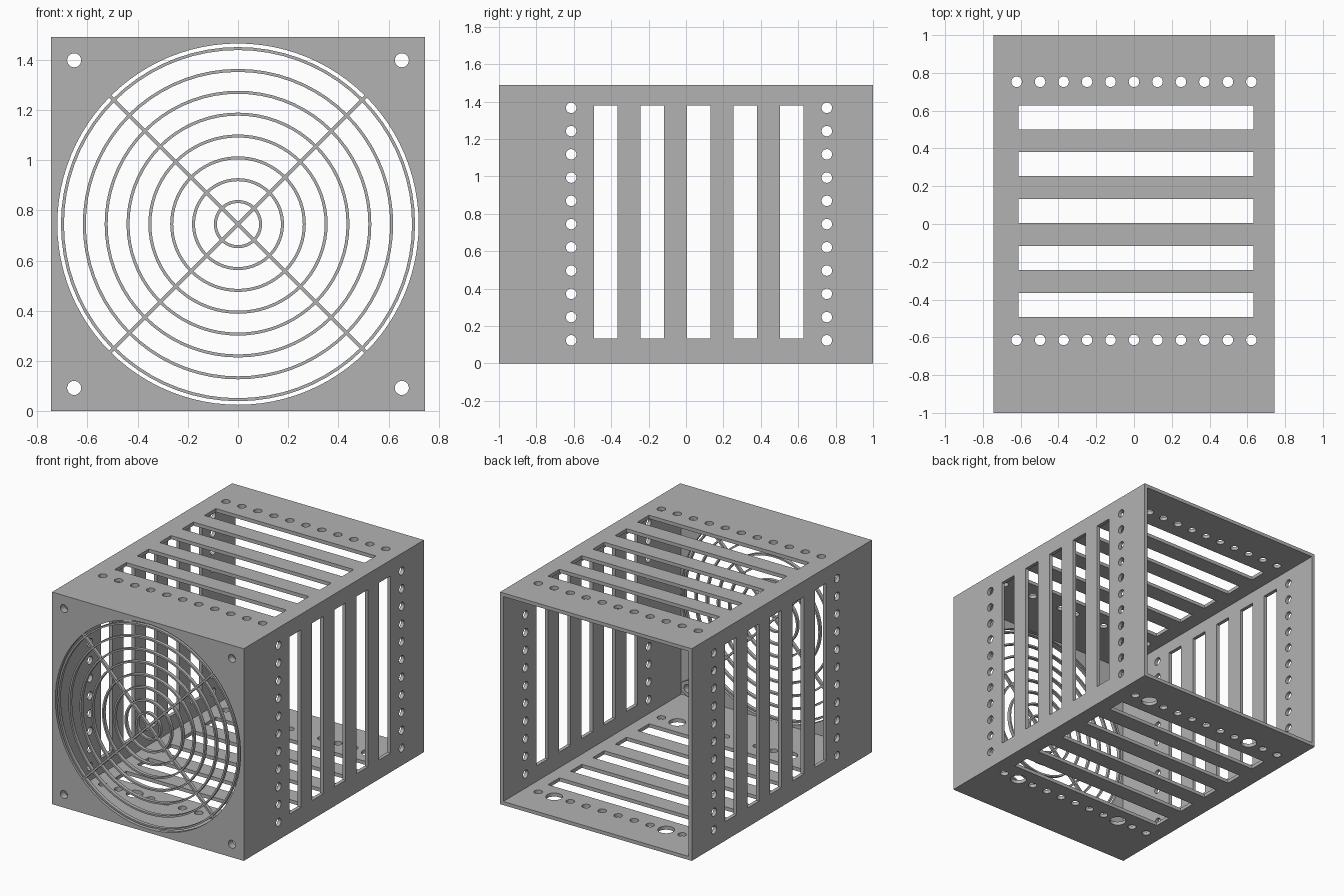
import bpy, math
from mathutils import Matrix

if "Cube" in bpy.data.objects:
    bpy.data.objects.remove(bpy.data.objects["Cube"], do_unlink=True)

HALF, HEIGHT, WALL = 0.745, 1.49, 0.025
MID = HEIGHT / 2
HOLE_R, FAN_R = 0.028, 0.72
ROWS = (-0.614, 0.753)
SCREW = 0.653

grey = bpy.data.materials.new("light grey")
grey.use_nodes = True
colour = (0.45, 0.45, 0.45, 1)
grey.diffuse_color = colour
grey.node_tree.nodes["Principled BSDF"].inputs["Base Color"].default_value = colour


def finish(ob, name):
    ob.name = name
    ob.data.materials.clear()
    ob.data.materials.append(grey)
    return ob


def box(x, y, z, sx, sy, sz):
    bpy.ops.mesh.primitive_cube_add(size=1, location=(x, y, z))
    ob = bpy.context.object
    ob.data.transform(Matrix.Diagonal((sx, sy, sz, 1)))
    return ob


def rod(x, y, z, r, depth, axis, sides=24):
    turn = {"x": (0, math.pi / 2, 0), "y": (math.pi / 2, 0, 0), "z": (0, 0, 0)}[axis]
    bpy.ops.mesh.primitive_cylinder_add(vertices=sides, radius=r, depth=depth,
                                        location=(x, y, z), rotation=turn)
    return bpy.context.object


def join(parts):
    bpy.ops.object.select_all(action="DESELECT")
    for p in parts:
        p.select_set(True)
    bpy.context.view_layer.objects.active = parts[0]
    if len(parts) > 1:
        bpy.ops.object.join()
    return parts[0]


def cut(body, parts):
    cutter = join(parts)
    mod = body.modifiers.new("cut", "BOOLEAN")
    mod.operation, mod.solver, mod.object = "DIFFERENCE", "EXACT", cutter
    bpy.context.view_layer.objects.active = body
    bpy.ops.object.modifier_apply(modifier=mod.name)
    bpy.data.objects.remove(cutter, do_unlink=True)


def smooth(ob):
    bpy.ops.object.select_all(action="DESELECT")
    ob.select_set(True)
    bpy.context.view_layer.objects.active = ob
    bpy.ops.object.shade_smooth_by_angle(angle=math.radians(30))


# Case: a shell open at the back
case = finish(box(0, 0, MID, 2 * HALF, 2, HEIGHT), "case")
cut(case, [box(0, 0.5 + WALL / 2, MID, 2 * (HALF - WALL), 3 - WALL, HEIGHT - 2 * WALL)])

# Slots and hole rows through top and bottom, then through both sides
slots = [-0.429 + 0.2485 * i for i in range(5)]
steps = [0.1243 * i for i in range(-5, 6)]
cut(case, [box(0.01, y, MID, 1.245, 0.127, 2) for y in slots]
    + [rod(x, y, MID, HOLE_R, 2, "z") for x in steps for y in ROWS])
cut(case, [box(0, y, MID + 0.012, 2, 0.127, 1.245) for y in slots]
    + [rod(0, y, MID + s, HOLE_R, 2, "x") for s in steps for y in ROWS])

# Wider mounting holes in the floor
cut(case, [rod(x, y, 0, 0.054, 0.1, "z", 32) for x in (steps[9], steps[2]) for y in ROWS])

# Fan opening and corner screw holes in the front
corners = [(sx * SCREW, MID + sz * SCREW) for sx in (-1, 1) for sz in (-1, 1)]
cut(case, [rod(0, -1, MID, FAN_R, 0.2, "y", 96)]
    + [rod(x, -1, z, HOLE_R, 0.2, "y") for x, z in corners])
smooth(case)

# Hexagonal nut seats behind the screw holes
for i, (x, z) in enumerate(corners):
    nut = finish(rod(x, -1 + WALL * 1.5, z, 0.058, WALL, "y", 6), f"nut_seat_{i + 1}")
    cut(nut, [rod(x, -1, z, HOLE_R, 0.3, "y")])
    smooth(nut)

# Guard: concentric rings
for i in range(8):
    r = 0.09 + 0.0871 * i
    ring = finish(rod(0, -1 + WALL / 2, MID, r + 0.006, WALL, "y", 72), f"guard_ring_{i + 1}")
    cut(ring, [rod(0, -1, MID, r - 0.006, 0.2, "y", 72)])
    smooth(ring)

# Guard: two crossed spokes
for name, angle in (("guard_spoke_rising", -45), ("guard_spoke_falling", 45)):
    spoke = finish(box(0, -1 + WALL / 2, MID, 2 * FAN_R, WALL - 0.001, 0.014), name)
    spoke.rotation_euler.y = math.radians(angle)
